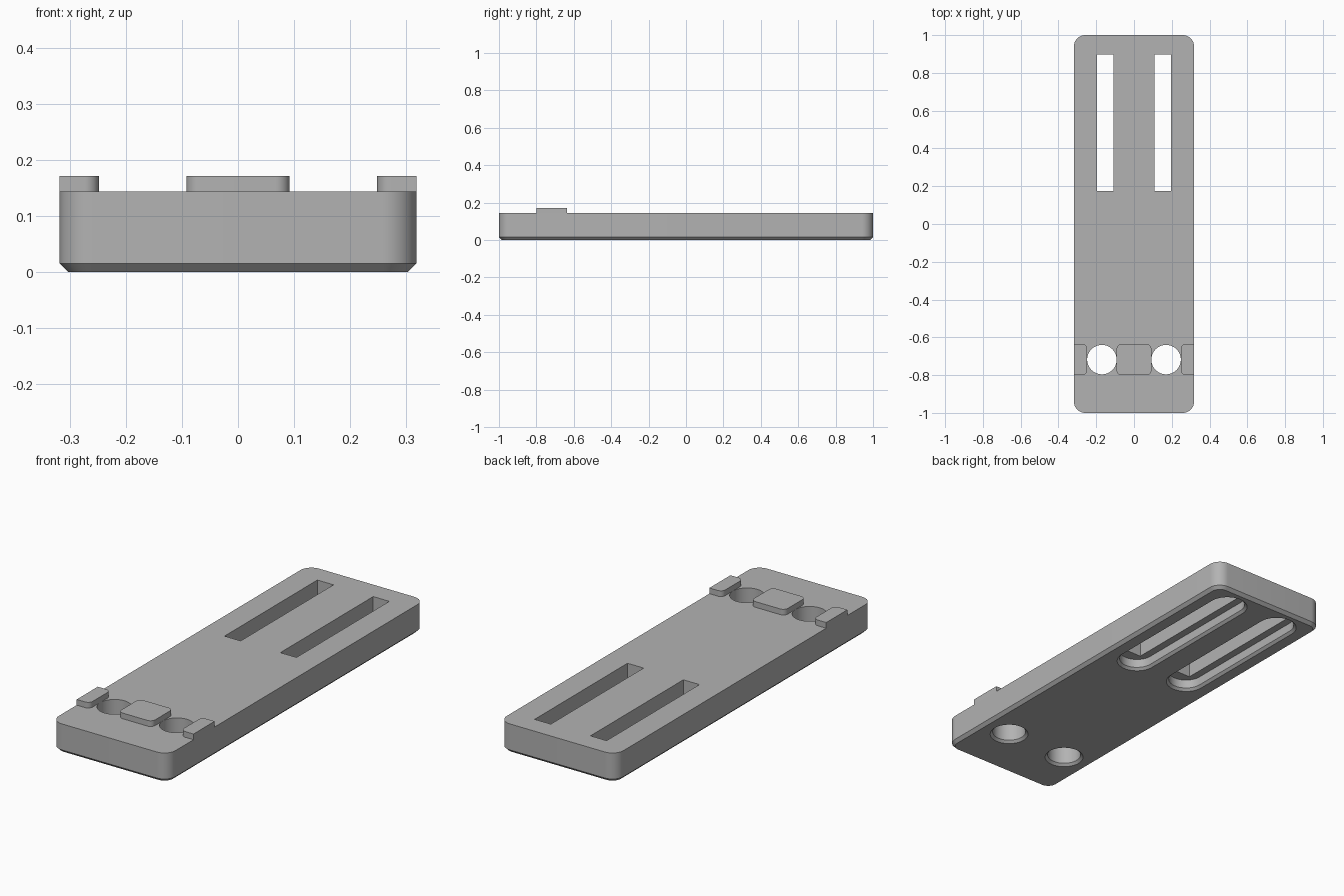
import bpy, bmesh, math

if "Cube" in bpy.data.objects:
    bpy.data.objects.remove(bpy.data.objects["Cube"])

grey = bpy.data.materials.new("plain grey")
grey.use_nodes = True
grey.diffuse_color = (0.45, 0.45, 0.45, 1)
grey.node_tree.nodes["Principled BSDF"].inputs["Base Color"].default_value = (0.45, 0.45, 0.45, 1)

HALF_X, TOP, PAD_TOP = 0.318, 0.143, 0.171
HOLE_X, HOLE_R, PAD_Y = 0.17, 0.078, -0.718
CHAMFER = 0.012


def prism(name, x0, x1, cy, half_y, levels, left_r=0, right_r=0, steps=12):
    """Loft a rounded rectangle through (height, outward offset) levels."""
    bm = bmesh.new()
    rings = []
    for z, grow in levels:
        ring = []
        for quarter, (sx, sy) in enumerate([(1, 1), (-1, 1), (-1, -1), (1, -1)]):
            r = right_r if sx > 0 else left_r
            r_out = max(r + grow, 0)
            px = (x1 + grow - r_out) if sx > 0 else (x0 - grow + r_out)
            py = cy + sy * (half_y + grow - r_out)
            for i in range(steps + 1 if r else 1):
                a = math.pi / 2 * (quarter + i / steps)
                ring.append(bm.verts.new((px + r_out * math.cos(a), py + r_out * math.sin(a), z)))
        rings.append(ring)
    bm.faces.new(rings[0][::-1])
    bm.faces.new(rings[-1])
    for low, high in zip(rings, rings[1:]):
        for i in range(len(low)):
            j = (i + 1) % len(low)
            bm.faces.new((low[i], low[j], high[j], high[i]))
    bmesh.ops.remove_doubles(bm, verts=bm.verts, dist=1e-5)
    bmesh.ops.recalc_face_normals(bm, faces=bm.faces)
    mesh = bpy.data.meshes.new(name)
    bm.to_mesh(mesh)
    bm.free()
    mesh.materials.append(grey)
    obj = bpy.data.objects.new(name, mesh)
    bpy.context.collection.objects.link(obj)
    return obj


def cut(target, cutter):
    """Subtract the cutter and discard it."""
    mod = target.modifiers.new("cut", 'BOOLEAN')
    mod.operation, mod.solver, mod.object = 'DIFFERENCE', 'EXACT', cutter
    bpy.context.view_layer.objects.active = target
    bpy.ops.object.modifier_apply(modifier=mod.name)
    bpy.data.objects.remove(cutter)


# Base plate with rounded corners and a chamfered underside
plate = prism("base_plate", -HALF_X, HALF_X, 0, 1,
              [(0, -0.015), (0.015, 0), (TOP, 0)], 0.06, 0.06)

# Round holes, long slots and their rounded recesses below
flare = [(-0.01, CHAMFER), (0, CHAMFER), (CHAMFER, 0)]
for side in (-1, 1):
    hx, sx = side * HOLE_X, side * 0.152
    cut(plate, prism("hole_cutter", hx - HOLE_R, hx + HOLE_R, PAD_Y, HOLE_R,
                     flare + [(0.2, 0)], HOLE_R, HOLE_R))
    cut(plate, prism("recess_cutter", sx - 0.082, sx + 0.082, 0.536, 0.415,
                     flare + [(0.055, 0)], 0.082, 0.082))
    cut(plate, prism("slot_cutter", sx - 0.044, sx + 0.044, 0.536, 0.361,
                     [(0.03, 0), (0.2, 0)]))

# Raised pads on either side of the holes
pad = [(TOP, 0), (PAD_TOP, 0)]
parts = [plate,
         prism("centre_pad", -0.092, 0.092, PAD_Y, 0.082, pad, 0.025, 0.025),
         prism("left_pad", 0.248, HALF_X, PAD_Y, 0.082, pad, 0.025, 0),
         prism("right_pad", -HALF_X, -0.248, PAD_Y, 0.082, pad, 0, 0.025)]

# Smooth the curved walls and keep the edges sharp
bpy.ops.object.select_all(action='DESELECT')
for obj in parts:
    obj.select_set(True)
bpy.context.view_layer.objects.active = plate
bpy.ops.object.shade_smooth_by_angle(angle=math.radians(30))
